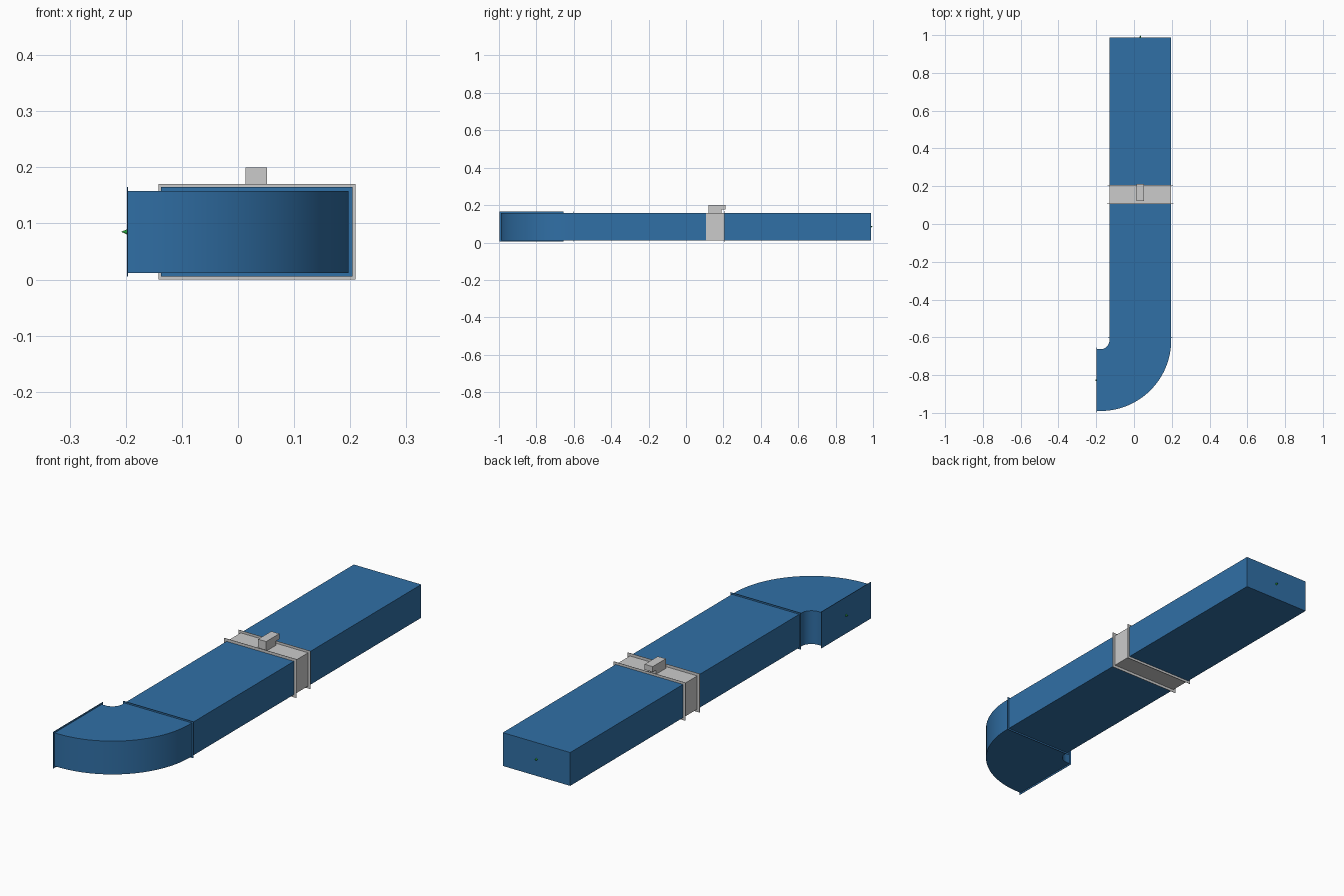
import bpy, bmesh, math
from mathutils import Vector

if "Cube" in bpy.data.objects:
    bpy.data.objects.remove(bpy.data.objects["Cube"])

def material(name, rgb):
    m = bpy.data.materials.new(name)
    m.diffuse_color = (*rgb, 1)
    m.use_nodes = True
    m.node_tree.nodes["Principled BSDF"].inputs["Base Color"].default_value = m.diffuse_color
    return m

BLUE = material("duct_blue", (0.03, 0.16, 0.38))
GREEN = material("marker_green", (0.02, 0.35, 0.04))

# Shared duct section
XL, XR, Z0, Z1 = -0.130, 0.197, 0.012, 0.158
XC, ZC = (XL + XR) / 2, (Z0 + Z1) / 2
W, H = XR - XL, Z1 - Z0
Y_ELBOW, Y_D0, Y_D1, Y_END = -0.600, 0.107, 0.205, 0.988
X_OUT, Y_BOT = -0.197, -0.990


def finish(name, bm, mat):
    bmesh.ops.recalc_face_normals(bm, faces=bm.faces)
    me = bpy.data.meshes.new(name)
    bm.to_mesh(me)
    bm.free()
    ob = bpy.data.objects.new(name, me)
    bpy.context.collection.objects.link(ob)
    if mat:
        me.materials.append(mat)
    return ob


def prism(name, pts, z0, z1, mat=None):
    """Extrude an xy outline from z0 to z1."""
    bm = bmesh.new()
    face = bm.faces.new([bm.verts.new((x, y, z0)) for x, y in pts])
    new = bmesh.ops.extrude_face_region(bm, geom=[face])["geom"]
    bmesh.ops.translate(bm, vec=(0, 0, z1 - z0),
                        verts=[v for v in new if isinstance(v, bmesh.types.BMVert)])
    return finish(name, bm, mat)


def box(name, x, y, z, mat=None):
    return prism(name, [(x[0], y[0]), (x[1], y[0]), (x[1], y[1]), (x[0], y[1])],
                 z[0], z[1], mat)


def flange(name, y, over, mat=None):
    """Thin plate across the straight run, wider than the duct."""
    return box(name, (XL - over, XR + over), (y - 0.0008, y + 0.0008),
               (Z0 - over, Z1 + over), mat)


# Straight ducts either side of the damper
box("duct_front", (XL, XR), (Y_ELBOW, Y_D0), (Z0, Z1), BLUE)
box("duct_back", (XL, XR), (Y_D1, Y_END), (Z0, Z1), BLUE)

# Quarter-turn elbow with short straight collars
r_in = 0.048
cx, cy = XL - r_in, Y_BOT + W + r_in - W - r_in + W + r_in


def arc(r, n=32):
    return [(cx + r * math.cos(a), cy + r * math.sin(a))
            for a in (-math.pi / 2 * i / n for i in range(n + 1))]


outline = [(XR, Y_ELBOW)] + arc(r_in + W) + [(X_OUT, Y_BOT), (X_OUT, Y_BOT + W)]
outline += arc(r_in)[::-1] + [(XL, Y_ELBOW)]
elbow = prism("elbow", outline, Z0, Z1, BLUE)
bpy.context.view_layer.objects.active = elbow
elbow.select_set(True)
bpy.ops.object.shade_smooth_by_angle(angle=math.radians(30))
elbow.select_set(False)

# Elbow flanges
flange("elbow_inner_flange", Y_ELBOW, 0.007, BLUE)
box("elbow_end_flange", (X_OUT - 0.0008, X_OUT + 0.0008),
    (Y_BOT - 0.008, Y_BOT + W + 0.008), (Z0 - 0.007, Z1 + 0.007), BLUE)

# Damper body and its flanges
box("damper_body", (XL, XR), (Y_D0, Y_D1), (Z0, Z1))
for i, y in enumerate((Y_D0, Y_D1)):
    flange(f"damper_flange_{i + 1}", y, 0.0105 if i else 0.012)

# Actuator on a slightly shorter base
box("actuator_base", (0.013, 0.052), (0.121, 0.190), (Z1, 0.176))
box("actuator_head", (0.013, 0.052), (0.121, 0.212), (0.176, 0.200))


# Small connection markers pointing out of the open ends
def marker(name, base, direction):
    bm = bmesh.new()
    bmesh.ops.create_cone(bm, cap_ends=True, segments=12, radius1=0.005,
                          radius2=0, depth=0.011)
    ob = finish(name, bm, GREEN)
    d = Vector(direction)
    ob.rotation_euler = d.to_track_quat('Z', 'Y').to_euler()
    ob.location = Vector(base) + d * 0.0055


marker("elbow_end_marker", (X_OUT, Y_BOT + W / 2, ZC), (-1, 0, 0))
marker("duct_end_marker", (XC, Y_END, ZC), (0, 1, 0))
